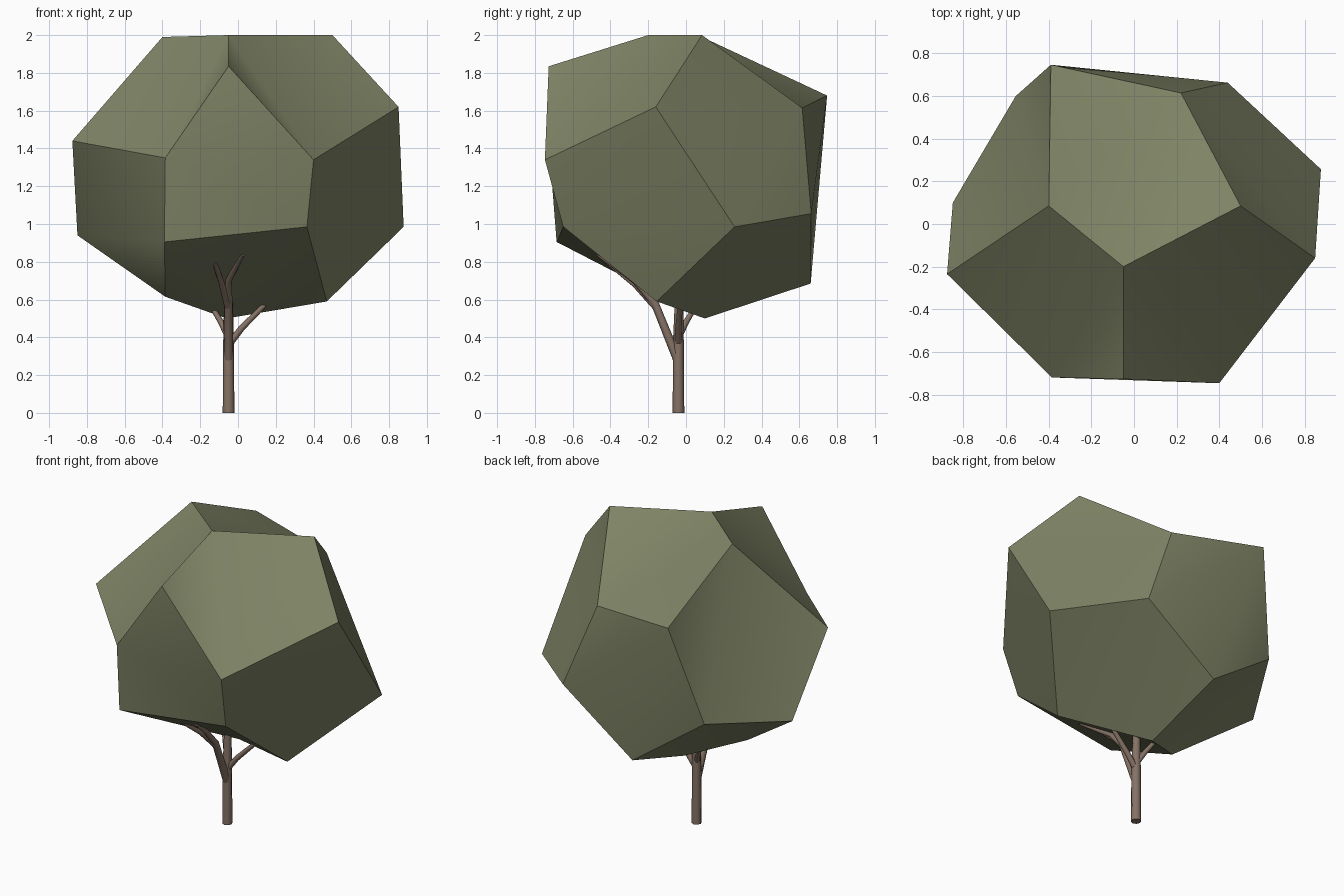
import bpy
import bmesh
from mathutils import Vector

cube = bpy.data.objects.get("Cube")
if cube:
    bpy.data.objects.remove(cube, do_unlink=True)


def material(name, colour):
    mat = bpy.data.materials.new(name)
    mat.use_nodes = True
    mat.diffuse_color = colour
    node = next(n for n in mat.node_tree.nodes if n.type == 'BSDF_PRINCIPLED')
    node.inputs["Base Color"].default_value = colour
    node.inputs["Roughness"].default_value = 0.9
    return mat


def finish(bm, name, mat):
    mesh = bpy.data.meshes.new(name)
    bm.to_mesh(mesh)
    bm.free()
    mesh.materials.append(mat)
    obj = bpy.data.objects.new(name, mesh)
    bpy.context.scene.collection.objects.link(obj)
    return obj


leaf_green = material("leaf green", (0.212, 0.230, 0.131, 1))
bark_brown = material("bark brown", (0.235, 0.168, 0.130, 1))

# Crown: a lopsided dodecahedron described by four rings of five corners,
# each ring running the same way round
top_ring = [(-0.40, 0.085, 1.99), (-0.05, -0.20, 2.0), (0.50, 0.085, 2.0),
            (0.22, 0.615, 1.615), (-0.39, 0.747, 1.68)]
upper_ring = [(-0.877, -0.235, 1.44), (-0.05, -0.727, 1.835), (0.85, -0.16, 1.62),
              (0.44, 0.663, 1.055), (-0.555, 0.60, 1.03)]
lower_ring = [(-0.385, -0.72, 1.35), (0.40, -0.747, 1.34), (0.877, 0.257, 0.985),
              (-0.07, 0.66, 0.685), (-0.85, 0.10, 0.94)]
base_ring = [(-0.39, -0.685, 0.905), (0.365, -0.65, 0.985), (0.47, -0.155, 0.59),
             (-0.06, 0.10, 0.50), (-0.385, -0.10, 0.615)]

bm = bmesh.new()
top, upper, lower, base = [[bm.verts.new(p) for p in ring]
                           for ring in (top_ring, upper_ring, lower_ring, base_ring)]
bm.faces.new(top)
bm.faces.new(base[::-1])
for i in range(5):
    j = (i + 1) % 5
    bm.faces.new((top[j], top[i], upper[i], lower[i], upper[j]))
    bm.faces.new((lower[i], base[i], base[j], lower[j], upper[j]))
bmesh.ops.recalc_face_normals(bm, faces=bm.faces[:])

# Pentagon borders stay sharp; the warped pentagons shade softly inside
for edge in bm.edges:
    edge.smooth = False
for face in bm.faces:
    face.smooth = True

# Folds of the most warped pentagons, fanned out from one corner of each
fans = [(lower[1], (top[1], top[2])),
        (top[4], (upper[3], lower[3])),
        (top[0], (upper[4], lower[4])),
        (lower[4], (lower[0], base[0])),
        (base[3], (base[0], base[1]))]
for apex, ends in fans:
    for end in ends:
        shared = next(f for f in apex.link_faces if end in f.verts[:])
        bmesh.utils.face_split(shared, apex, end)
        bm.edges.get((apex, end)).smooth = True
bmesh.ops.triangulate(bm, faces=bm.faces[:])
finish(bm, "crown", leaf_green)


def limb(name, points, radii, sides=8):
    """Tapered tube through the given points, capped at both ends."""
    bm = bmesh.new()
    pts = [Vector(p) for p in points]
    rings = []
    for k, p in enumerate(pts):
        along = (pts[min(k + 1, len(pts) - 1)] - pts[max(k - 1, 0)]).normalized()
        turn = Vector((0, 0, 1)).rotation_difference(along)
        ring = bmesh.ops.create_circle(bm, segments=sides, radius=radii[k])["verts"]
        for v in ring:
            v.co = p + turn @ v.co
        rings.append(ring)
    for a, b in zip(rings, rings[1:]):
        for i in range(sides):
            j = (i + 1) % sides
            bm.faces.new((a[i], a[j], b[j], b[i]))
    bm.faces.new(rings[0][::-1])
    bm.faces.new(rings[-1])
    bmesh.ops.recalc_face_normals(bm, faces=bm.faces[:])
    obj = finish(bm, name, bark_brown)
    bpy.ops.object.select_all(action='DESELECT')
    obj.select_set(True)
    bpy.context.view_layer.objects.active = obj
    bpy.ops.object.shade_smooth_by_angle(angle=0.9)


# Trunk and its branches
limb("trunk", [(-0.05, -0.04, 0), (-0.05, -0.04, 0.40), (-0.05, -0.035, 0.64)],
     [0.031, 0.028, 0.022])
limb("front_branch", [(-0.05, -0.04, 0.27), (-0.05, -0.165, 0.58),
                      (-0.05, -0.27, 0.70), (0.025, -0.47, 0.84)],
     [0.024, 0.021, 0.017, 0.011])
limb("front_left_fork", [(-0.05, -0.15, 0.55), (-0.085, -0.27, 0.68), (-0.125, -0.42, 0.80)],
     [0.019, 0.016, 0.012])
limb("right_branch", [(-0.05, -0.04, 0.36), (0.02, -0.04, 0.45), (0.15, -0.03, 0.58)],
     [0.019, 0.017, 0.013])
limb("left_branch", [(-0.05, -0.04, 0.40), (-0.09, 0.0, 0.48), (-0.15, 0.06, 0.58)],
     [0.018, 0.016, 0.012])
